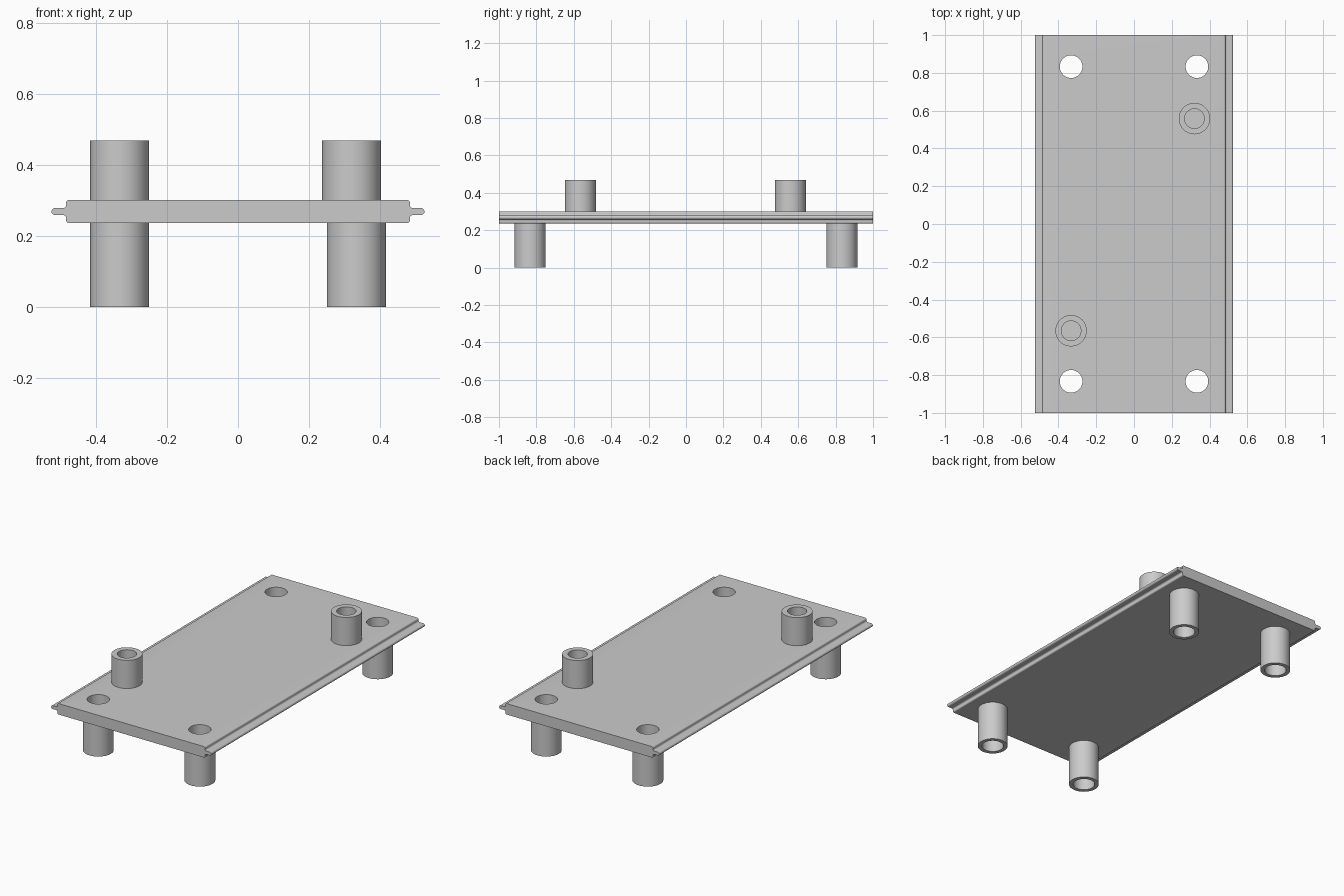
import bpy, bmesh, math

cube = bpy.data.objects.get("Cube")
if cube:
    bpy.data.objects.remove(cube, do_unlink=True)

# Single grey finish
grey = bpy.data.materials.new("plain_grey")
grey.use_nodes = True
grey.diffuse_color = (0.6, 0.6, 0.6, 1)
grey.node_tree.nodes["Principled BSDF"].inputs["Base Color"].default_value = (0.6, 0.6, 0.6, 1)

SIDES = 64
PLATE_LOW, PLATE_TOP = 0.236, 0.301
MID = (PLATE_LOW + PLATE_TOP) / 2
LEG_X, LEG_Y, OUTER, BORE = 0.333, 0.833, 0.083, 0.06


def finish(name, bm):
    bmesh.ops.recalc_face_normals(bm, faces=bm.faces)
    mesh = bpy.data.meshes.new(name)
    bm.to_mesh(mesh)
    bm.free()
    mesh.materials.append(grey)
    obj = bpy.data.objects.new(name, mesh)
    bpy.context.collection.objects.link(obj)
    return obj


def smooth(obj):
    bpy.ops.object.select_all(action='DESELECT')
    obj.select_set(True)
    bpy.context.view_layer.objects.active = obj
    bpy.ops.object.shade_smooth_by_angle(angle=math.radians(35))


def lathe(name, profile, x, y):
    """Revolve a closed (radius, z) loop about a vertical axis."""
    bm = bmesh.new()
    rings = []
    for i in range(SIDES):
        a = 2 * math.pi * i / SIDES
        rings.append([bm.verts.new((x + r * math.cos(a), y + r * math.sin(a), z))
                      for r, z in profile])
    n = len(profile)
    for i in range(SIDES):
        a, b = rings[i], rings[(i + 1) % SIDES]
        for j in range(n):
            k = (j + 1) % n
            bm.faces.new((a[j], b[j], b[k], a[k]))
    return finish(name, bm)


def tube(name, x, y, low, high, outer, bore):
    obj = lathe(name, [(outer, low), (outer, high), (bore, high), (bore, low)], x, y)
    smooth(obj)
    return obj


def arc(cx, cz, r, start, end, steps=6):
    return [(cx + r * math.cos(math.radians(start + (end - start) * i / steps)),
             cz + r * math.sin(math.radians(start + (end - start) * i / steps)))
            for i in range(steps + 1)]


# Plate section: rounded slab with a round-nosed tongue along each long side
half, tip, t, r = 0.484, 0.525, 0.01, 0.008
upper = (arc(tip - t, 0, t, 0, 90)
         + arc(half + r, t + r, r, 270, 180)
         + arc(half - r, PLATE_TOP - MID - r, r, 0, 90))
right_side = [(x, -z) for x, z in reversed(upper)] + upper[1:]
section = right_side + [(-x, z) for x, z in reversed(right_side)]

bm = bmesh.new()
end_face = bm.faces.new([bm.verts.new((x, -1, MID + z)) for x, z in section])
grown = bmesh.ops.extrude_face_region(bm, geom=[end_face], use_keep_orig=True)
for v in grown["geom"]:
    if isinstance(v, bmesh.types.BMVert):
        v.co.y = 1
plate = finish("base_plate", bm)

# Through holes above the four legs
bm = bmesh.new()
for sx in (-1, 1):
    for sy in (-1, 1):
        made = bmesh.ops.create_cone(bm, cap_ends=True, segments=SIDES,
                                     radius1=BORE, radius2=BORE, depth=0.3)
        bmesh.ops.translate(bm, verts=made["verts"], vec=(sx * LEG_X, sy * LEG_Y, MID))
cutter = finish("hole_cutter", bm)
cutter.hide_render = True
cut = plate.modifiers.new("leg_holes", 'BOOLEAN')
cut.operation = 'DIFFERENCE'
cut.solver = 'EXACT'
cut.object = cutter
smooth(plate)
bpy.ops.object.modifier_apply(modifier=cut.name)
bpy.data.objects.remove(cutter, do_unlink=True)

# Hollow legs below the corners
for sx, side in ((1, "left"), (-1, "right")):
    for sy, end in ((-1, "front"), (1, "back")):
        tube(f"{end}_{side}_leg", sx * LEG_X, sy * LEG_Y, 0, PLATE_LOW, OUTER, BORE)

# Two hollow posts on top, diagonally opposed
tube("front_right_post", -LEG_X, -0.565, PLATE_TOP, 0.468, OUTER, 0.052)
tube("back_left_post", 0.32, 0.558, PLATE_TOP, 0.468, OUTER, 0.052)
